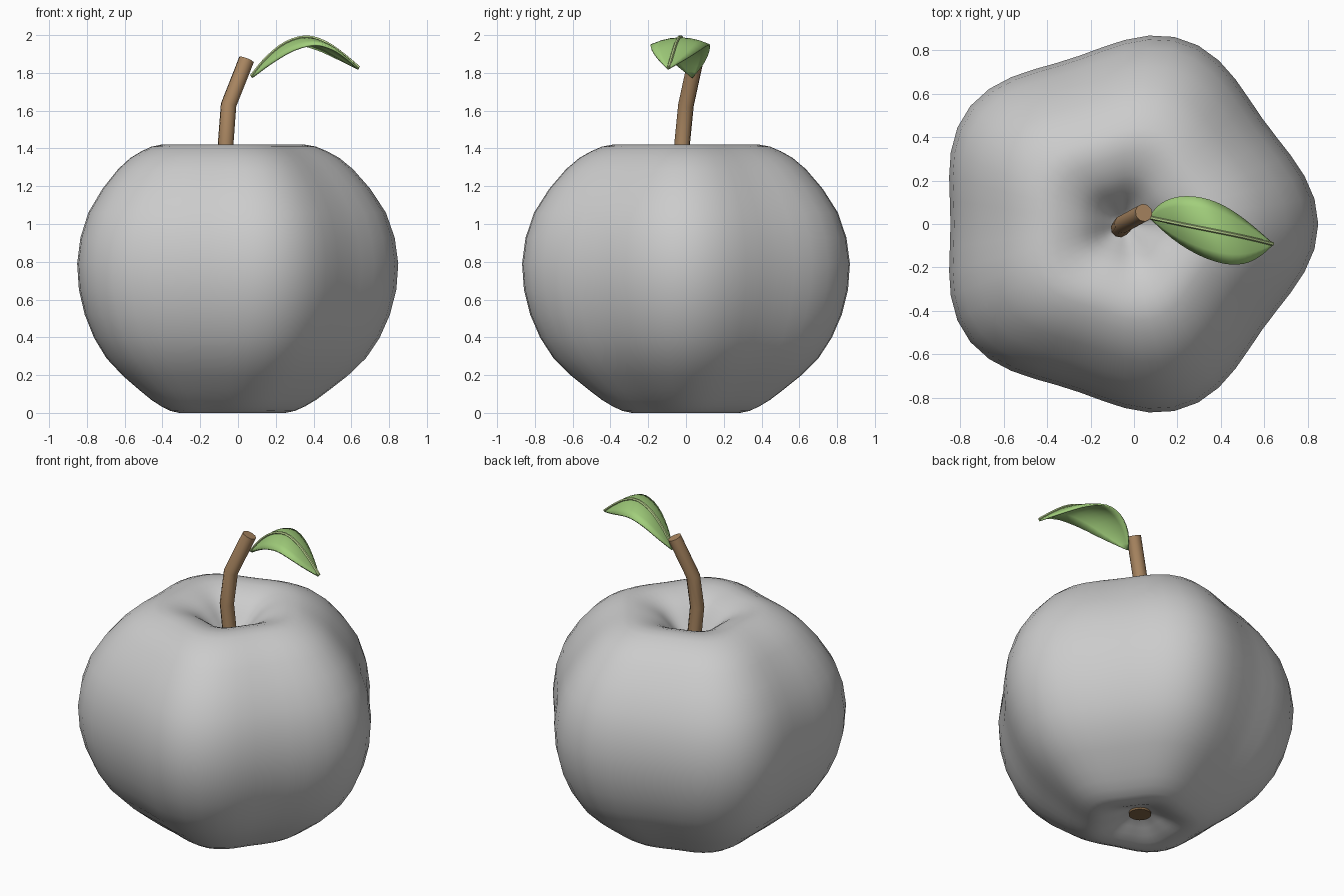
import bpy
from math import sin, cos, pi, radians
from mathutils import Vector

if "Cube" in bpy.data.objects:
    bpy.data.objects.remove(bpy.data.objects["Cube"])

CX = -0.045  # axis of the fruit


def material(name, rgb):
    m = bpy.data.materials.new(name)
    m.diffuse_color = (*rgb, 1)
    m.use_nodes = True
    m.node_tree.nodes["Principled BSDF"].inputs["Base Color"].default_value = m.diffuse_color
    return m


def smooth_path(pts, n):
    """Catmull-Rom points through pts, n steps per span."""
    p = [Vector(q) for q in pts]
    p = [2 * p[0] - p[1]] + p + [2 * p[-1] - p[-2]]
    out = []
    for i in range(1, len(p) - 2):
        a, b, c, d = p[i - 1:i + 3]
        for k in range(n):
            t = k / n
            out.append(0.5 * (2 * b + (c - a) * t + (2 * a - 5 * b + 4 * c - d) * t * t
                              + (3 * b - a - 3 * c + d) * t ** 3))
    return out + [p[-2]]


def mesh_object(name, verts, faces, mat=None, angle=60):
    me = bpy.data.meshes.new(name)
    me.from_pydata(verts, [], faces)
    ob = bpy.data.objects.new(name, me)
    bpy.context.collection.objects.link(ob)
    finish(ob, mat, angle)
    return ob


def finish(ob, mat, angle):
    bpy.ops.object.select_all(action='DESELECT')
    ob.select_set(True)
    bpy.context.view_layer.objects.active = ob
    if mat:
        ob.data.materials.clear()
        ob.data.materials.append(mat)
    bpy.ops.object.shade_smooth_by_angle(angle=radians(angle))


def tube(name, pts, radius, mat, res):
    cu = bpy.data.curves.new(name, 'CURVE')
    cu.dimensions = '3D'
    cu.bevel_depth = radius
    cu.bevel_resolution = res
    cu.use_fill_caps = True
    sp = cu.splines.new('POLY')
    sp.points.add(len(pts) - 1)
    for q, p in zip(sp.points, pts):
        q.co = (*p, 1)
    ob = bpy.data.objects.new(name, cu)
    bpy.context.collection.objects.link(ob)
    bpy.ops.object.select_all(action='DESELECT')
    ob.select_set(True)
    bpy.context.view_layer.objects.active = ob
    bpy.ops.object.convert(target='MESH')
    finish(bpy.context.object, mat, 50)


brown = material("bark", (0.40, 0.24, 0.12))
dark = material("dark_bark", (0.22, 0.13, 0.06))
green = material("leaf_green", (0.36, 0.62, 0.20))
light = material("rib_green", (0.50, 0.66, 0.28))

# Fruit body: five-lobed lathe with a dimple at each end
profile = [(0.0, 0.08), (0.08, 0.07), (0.18, 0.025), (0.28, 0.0), (0.38, 0.035), (0.50, 0.12),
           (0.685, 0.29), (0.805, 0.52), (0.847, 0.79), (0.785, 1.06), (0.62, 1.29),
           (0.49, 1.385), (0.38, 1.42), (0.27, 1.40), (0.18, 1.35), (0.10, 1.26),
           (0.04, 1.19), (0.0, 1.17)]
rings = smooth_path(profile, 2)[1:-1]
N = 48
verts = [(CX, 0, profile[0][1])]
for r, z in rings:
    for i in range(N):
        a = 2 * pi * i / N
        k = r * (1 + 0.055 * cos(5 * a))
        verts.append((CX + k * cos(a), k * sin(a), max(z, 0)))
verts.append((CX, 0, profile[-1][1]))
last = len(verts) - 1
faces = []
for i in range(N):
    j = (i + 1) % N
    faces.append((0, 1 + j, 1 + i))
    faces.append((last, last - N + i, last - N + j))
    for m in range(len(rings) - 1):
        o = 1 + m * N
        faces.append((o + i, o + j, o + N + j, o + N + i))
mesh_object("fruit_body", verts, faces, angle=80)

# Stem and the dark disc underneath
tube("stem", [(CX, 0, 1.12), (-0.065, -0.02, 1.43), (-0.05, 0.0, 1.63), (0.045, 0.052, 1.87)],
     0.042, brown, 3)
bpy.ops.mesh.primitive_cylinder_add(vertices=20, radius=0.065, depth=0.04, location=(CX, 0, 0.08))
bpy.context.object.name = "calyx"
finish(bpy.context.object, dark, 40)

# Leaf: arched midline with drooping sides
mid = smooth_path([(0.07, 0.03, 1.78), (0.15, 0.013, 1.875), (0.25, -0.008, 1.955),
                   (0.36, -0.03, 1.988), (0.46, -0.05, 1.96), (0.55, -0.07, 1.90),
                   (0.64, -0.092, 1.825)], 3)
side = Vector((-0.05, 0.152, 0))
W = 6
verts = []
for i, p in enumerate(mid):
    w = max(sin(pi * i / (len(mid) - 1)), 0.02) ** 0.9
    for k in range(W + 1):
        s = 2 * k / W - 1
        verts.append(p + side * s * w - Vector((0, 0, 0.035 * w * s * s)))
faces = []
for i in range(len(mid) - 1):
    for k in range(W):
        o = i * (W + 1) + k
        faces.append((o, o + W + 1, o + W + 2, o + 1))
leaf = mesh_object("leaf", verts, faces, green)
sol = leaf.modifiers.new("thickness", 'SOLIDIFY')
sol.thickness = 0.01

# Midrib along the leaf
tube("leaf_midrib", [p + Vector((0, 0, 0.003)) for p in mid], 0.009, light, 1)
